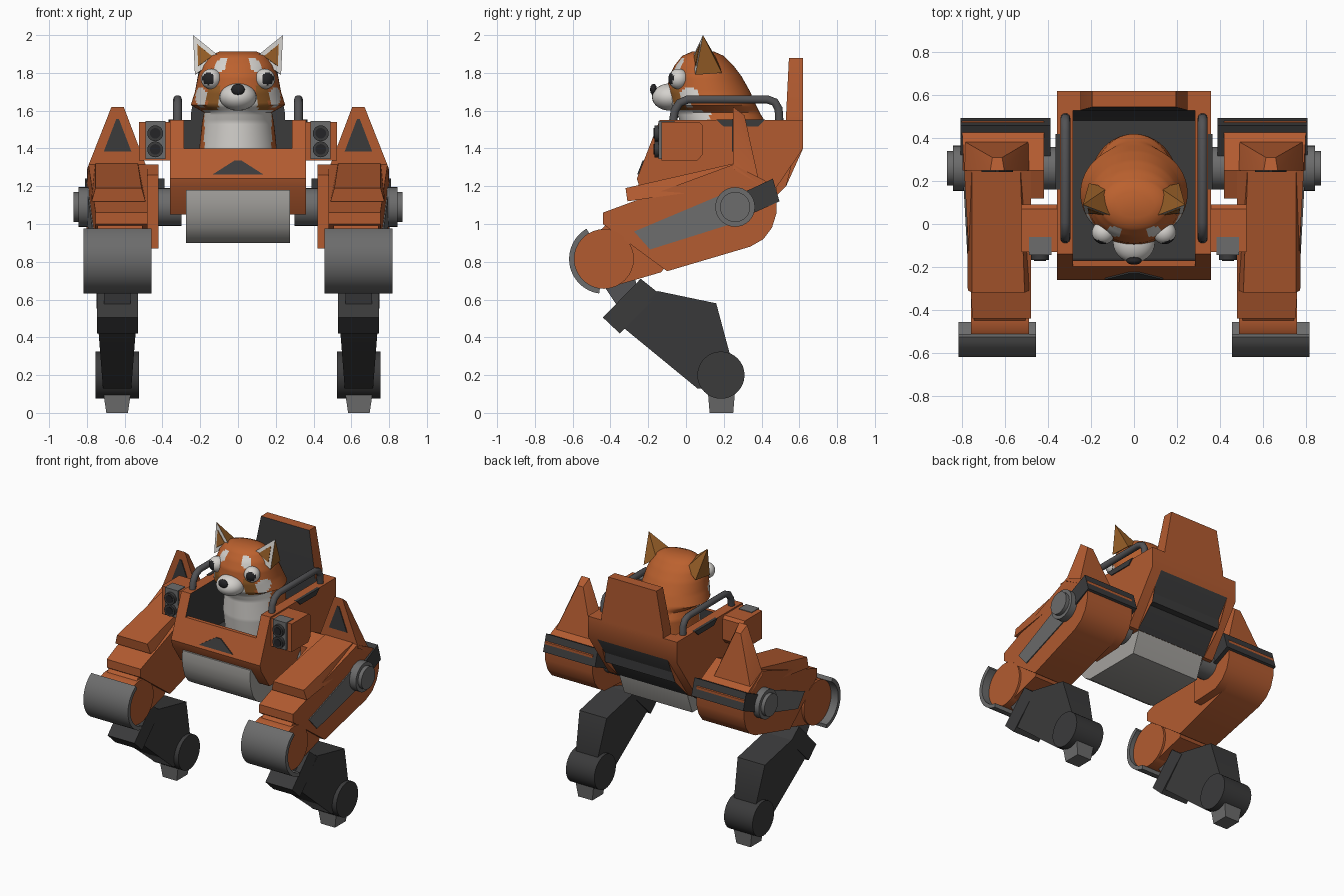
import bpy, bmesh, math
from mathutils import Vector

if "Cube" in bpy.data.objects:
    bpy.data.objects.remove(bpy.data.objects["Cube"])


def material(name, r, g, b):
    m = bpy.data.materials.new(name)
    m.diffuse_color = (r, g, b, 1)
    m.use_nodes = True
    m.node_tree.nodes["Principled BSDF"].inputs["Base Color"].default_value = m.diffuse_color
    return m


ORANGE = material("orange paint", .45, .105, .03)
FUR = material("orange fur", .50, .12, .028)
BROWN = material("brown fur", .30, .11, .02)
WHITE = material("white fur", .66, .64, .61)
LIGHT = material("light grey metal", .37, .36, .34)
GREY = material("grey metal", .15, .15, .15)
TUBE = material("dark grey metal", .085, .085, .09)
DARK = material("charcoal", .043, .043, .044)
BLACK = material("black", .018, .018, .02)


def finish(name, bm, mats, pair=False, rule=None, angle=35):
    """Colour faces by rule, mirror across x if paired, make the object."""
    mats = mats if isinstance(mats, list) else [mats]
    bmesh.ops.recalc_face_normals(bm, faces=bm.faces)
    bm.normal_update()
    if rule:
        for f in bm.faces:
            f.material_index = rule(f.calc_center_median(), f.normal)
    if pair:
        dup = bmesh.ops.duplicate(bm, geom=bm.verts[:] + bm.edges[:] + bm.faces[:])["geom"]
        for v in dup:
            if isinstance(v, bmesh.types.BMVert):
                v.co.x *= -1
        bmesh.ops.reverse_faces(bm, faces=[f for f in dup if isinstance(f, bmesh.types.BMFace)])
    me = bpy.data.meshes.new(name)
    bm.to_mesh(me)
    bm.free()
    for m in mats:
        me.materials.append(m)
    me.shade_smooth()
    me.set_sharp_from_angle(angle=math.radians(angle))
    ob = bpy.data.objects.new(name, me)
    bpy.context.collection.objects.link(ob)
    return ob


def prism(name, pts, a, b, mats, axis="x", fn=None, **kw):
    """Extrude a (y,z) profile along x, or an (x,z) profile along y."""
    bm = bmesh.new()
    ends = [[bm.verts.new((t, p, z) if axis == "x" else (p, t, z)) for p, z in pts] for t in (a, b)]
    for e in ends:
        bm.faces.new(e)
    for i in range(len(pts)):
        j = (i + 1) % len(pts)
        bm.faces.new((ends[0][i], ends[0][j], ends[1][j], ends[1][i]))
    if fn:
        for v in bm.verts:
            fn(v.co)
    return finish(name, bm, mats, **kw)


def hull(name, pts, mats, **kw):
    bm = bmesh.new()
    for p in pts:
        bm.verts.new(p)
    bmesh.ops.convex_hull(bm, input=bm.verts)
    bmesh.ops.dissolve_limit(bm, angle_limit=.02, verts=bm.verts, edges=bm.edges)
    return finish(name, bm, mats, **kw)


def ball(name, centre, scale, mats, **kw):
    bm = bmesh.new()
    bmesh.ops.create_uvsphere(bm, u_segments=28, v_segments=18, radius=1)
    for v in bm.verts:
        v.co = Vector(centre) + v.co * Vector(scale)
    return finish(name, bm, mats, **kw)


def arc(cy, cz, r, a0=0, a1=360, n=32):
    k = n if a1 - a0 == 360 else n - 1
    return [(cy + r * math.cos(math.radians(a0 + (a1 - a0) * i / k)),
             cz + r * math.sin(math.radians(a0 + (a1 - a0) * i / k))) for i in range(n)]


def box(p0, p1, q0, q1):
    return [(p0, q0), (p1, q0), (p1, q1), (p0, q1)]


def front_slope(z):
    return -.26 + .387 * (z - 1.24)


# cockpit tub: two side walls and a U-shaped middle, dark on the inside
under = [(-.26, 1.24), (-.245, 1.19), (-.15, 1.05), (.38, 1.05), (.62, 1.40), (.62, 1.55)]
prism("cockpit_side_walls", under + [(front_slope(1.55), 1.55)], .285, .36, [ORANGE, DARK], pair=True,
      rule=lambda c, n: int(n.x < -.9))
prism("cockpit_middle", under + [(.53, 1.55), (.53, 1.2), (-.16, 1.2), (-.17, 1.40), (front_slope(1.4), 1.40)],
      -.285, .285, [ORANGE, DARK],
      rule=lambda c, n: int(-.18 < c.y < .56 and 1.19 < c.z < 1.5 and abs(n.x) < .5))
hull("seat_back", [(s * x, y, z) for s in (1, -1) for x, y, z in
                   [(.25, .53, 1.5), (.25, .62, 1.5), (.25, .53, 1.58), (.25, .62, 1.58),
                    (.195, .545, 1.88), (.195, .62, 1.88)]],
     [ORANGE, DARK], rule=lambda c, n: int(n.y < -.5))


def lean(co):
    co.y += front_slope(co.z)


prism("front_emblem_plate", [(-.135, 1.262), (.135, 1.262), (.02, 1.335), (-.02, 1.335)],
      -.007, .001, DARK, axis="y", fn=lean)
prism("rim_plates", [(.16, 1.553), (.42, 1.553), (.38, 1.515), (.20, 1.515)], .345, .367, DARK, pair=True)
prism("belly_block", [(-.25, 1.18), (-.255, 1.12), (-.245, 1.05), (-.22, .98), (-.18, .93), (-.13, .9),
                      (.32, .9), (.39, 1.08), (.39, 1.18)], -.275, .275, LIGHT)

# hand rails
cu = bpy.data.curves.new("hand_rails", "CURVE")
cu.dimensions = "3D"
cu.bevel_depth, cu.bevel_resolution = .023, 3
for s in (1, -1):
    path = [(-.07, 1.53), (-.06, 1.60), (-.035, 1.64), (.01, 1.66), (.43, 1.66), (.47, 1.645), (.49, 1.61), (.495, 1.53)]
    sp = cu.splines.new("POLY")
    sp.points.add(len(path) - 1)
    for p, (y, z) in zip(sp.points, path):
        p.co = (s * .32, y, z, 1)
    sp.use_smooth = True
cu.materials.append(TUBE)
bpy.context.collection.objects.link(bpy.data.objects.new("hand_rails", cu))

# lamp pods
prism("lamp_pods", [(-.13, 1.335), (.06, 1.335), (.09, 1.37), (.09, 1.52), (.07, 1.54), (-.13, 1.54)],
      .345, .525, ORANGE, pair=True)
prism("lamp_frames", box(.385, .49, 1.345, 1.545), -.145, -.06, GREY, axis="y", pair=True)
for k, z in enumerate((1.48, 1.395)):
    prism(f"lamp_{k}", arc(.438, z, .042, n=20), -.168, -.13, DARK, axis="y", pair=True)
    prism(f"lamp_lens_{k}", arc(.438, z, .028, n=20), -.172, -.16, BLACK, axis="y", pair=True)

# hips
prism("hip_axles", arc(.26, 1.09, .1), .3, .8, GREY, pair=True)
prism("hip_caps", arc(.26, 1.09, .105), .78, .845, GREY, pair=True)
prism("hip_cap_faces", arc(.26, 1.09, .08), .84, .872, GREY, pair=True)


def taper(co):
    if co.x > .6:
        co.x -= .055 * (.4 - co.y)


thigh_back = [(.34, .88), (.41, .92), (.455, .98), (.48, 1.06), (.48, 1.19), (.40, 1.24), (.25, 1.315)]
prism("thighs", [(-.44, 1.06), (-.44, 1.0), (-.1, .75)] + thigh_back, .48, .80, ORANGE, fn=taper, pair=True)
prism("hip_inner_blocks", [(.12, .87)] + thigh_back + [(.12, 1.26)], .42, .49, ORANGE, pair=True)
prism("hip_straps", [(.30, 1.165), (.46, 1.24), (.495, 1.12), (.35, 1.055)], .39, .81, DARK, pair=True)
prism("thigh_stripes", [(-.275, .96), (.2, 1.16), (.24, 1.0), (-.19, .865)], .79, .807, GREY, fn=taper, pair=True)
hull("thigh_top_plates", [(.49, -.31, 1.12), (.775, -.31, 1.12), (.51, -.32, 1.19), (.755, -.32, 1.19),
                          (.53, .25, 1.32), (.755, .25, 1.32), (.5, .25, 1.2), (.78, .25, 1.2)],
     ORANGE, pair=True)
hull("hip_spikes", [(.48, .25, 1.29), (.80, .25, 1.29), (.48, .39, 1.21), (.80, .39, 1.21), (.605, .25, 1.62),
                    (.67, .25, 1.62), (.615, .31, 1.575), (.66, .31, 1.575)], ORANGE, pair=True)
prism("spike_windows", [(.565, 1.385), (.71, 1.385), (.645, 1.555), (.63, 1.555)], .243, .255, DARK,
      axis="y", pair=True)

# knees
prism("knee_links", [(-.44, .98), (-.40, 1.02), (-.1, .79), (-.13, .745), (-.38, .672), (-.53, .9)],
      .505, .745, ORANGE, pair=True)
prism("knee_drums", arc(-.434, .815, .158), .49, .76, ORANGE, pair=True)
prism("knee_pads", arc(-.434, .815, .185, 120, 262, 18) + arc(-.434, .815, .157, 120, 262, 18)[::-1],
      .457, .818, GREY, pair=True)

# lower legs


def calf_taper(co):
    w = .075 + .035 * max(0, min(1, (co.z - .13) / .45))
    co.x = .64 + math.copysign(w, co.x - .64)


prism("shin_struts", [(-.44, .68), (-.27, .72), (-.25, .6), (-.36, .56)], .57, .71, TUBE, pair=True)
prism("shin_blocks", [(-.44, .505), (-.35, .42), (-.14, .63), (-.24, .71)], .53, .747, DARK, pair=True)
prism("calves", [(-.33, .45), (-.15, .645), (.16, .58), (.235, .3), (.18, .12), (.06, .13)], .5, .7, DARK,
      fn=calf_taper, pair=True)
prism("ankle_drums", arc(.185, .2, .125), .525, .755, DARK, pair=True)
hull("feet", [(x, y, z) for x0, x1, y0, y1, z in [(.565, .715, .115, .26, .12), (.583, .697, .125, .25, 0)]
              for x in (x0, x1) for y in (y0, y1)], GREY, pair=True)

# pilot: one loft of head and torso, rows of (z, front y, back y, half width)
rows = [(1.2, 0, .40, .19), (1.40, -.03, .42, .205), (1.54, -.03, .42, .19), (1.59, -.05, .39, .18),
        (1.63, -.085, .37, .25), (1.70, -.1, .34, .228), (1.78, -.09, .295, .212), (1.84, -.06, .25, .19),
        (1.89, -.02, .2, .155), (1.912, .03, .15, .10)]
fine = []
for r0, r1 in zip(rows, rows[1:]):
    steps = max(2, round((r1[0] - r0[0]) / .012))
    fine += [[p + (q - p) * i / steps for p, q in zip(r0, r1)] for i in range(steps)]
fine.append(rows[-1])
bm = bmesh.new()
N = 72
rings = [[bm.verts.new((w * math.cos(math.tau * i / N), (f + b) / 2 + (b - f) / 2 * math.sin(math.tau * i / N), z))
          for i in range(N)] for z, f, b, w in fine]
for a, b in zip(rings, rings[1:]):
    for i in range(N):
        j = (i + 1) % N
        bm.faces.new((a[i], a[j], b[j], b[i]))
bm.faces.new(rings[0])
bm.faces.new(rings[-1])


def fur_rule(c, n):
    x, z = abs(c.x), c.z
    if c.y > .13:
        return 0
    if z < 1.60:
        return int(x < .178)
    brow = ((x - .095 - (z - 1.835) * -.5) / .032) ** 2 + ((z - 1.835) / .04) ** 2 < 1
    cheek = ((x - .195) / .03) ** 2 + ((z - 1.67) / .055) ** 2 < 1
    stripe = .1 < x < .165 and z < 1.73
    return 1 if brow or cheek or (x < .1 and z < 1.68) else 2 if stripe else 0


finish("pilot_body", bm, [FUR, WHITE, BROWN], rule=fur_rule, angle=50)
ball("muzzle", (0, -.085, 1.672), (.098, .095, .072), WHITE, angle=60)
ball("nose", (0, -.172, 1.712), (.036, .018, .03), BLACK, angle=60)
gaze = Vector((.35, -.93, .05)).normalized()
ball("eyes", (.142, -.04, 1.768), (.054, .054, .054), [WHITE, BLACK], pair=True, angle=60,
     rule=lambda c, n: int(n.dot(gaze) > .78))

# ears with an inner plate
tip, inner, outer = Vector((.238, .09, 2.0)), Vector((.095, .035, 1.885)), Vector((.228, .05, 1.79))
hull("ears", [tip, inner, outer, (.12, .17, 1.86), (.21, .19, 1.8)], [BROWN, WHITE], pair=True,
     rule=lambda c, n: int(n.y < -.5))
mid = (tip + inner + outer) / 3
off = (inner - tip).cross(outer - tip).normalized()
off *= .004 if off.y < 0 else -.004
plate = [mid + (p - mid) * .55 for p in (tip, inner, outer)]
hull("ear_insides", [p + off * k for p in plate for k in (1, -1)], BROWN, pair=True)
